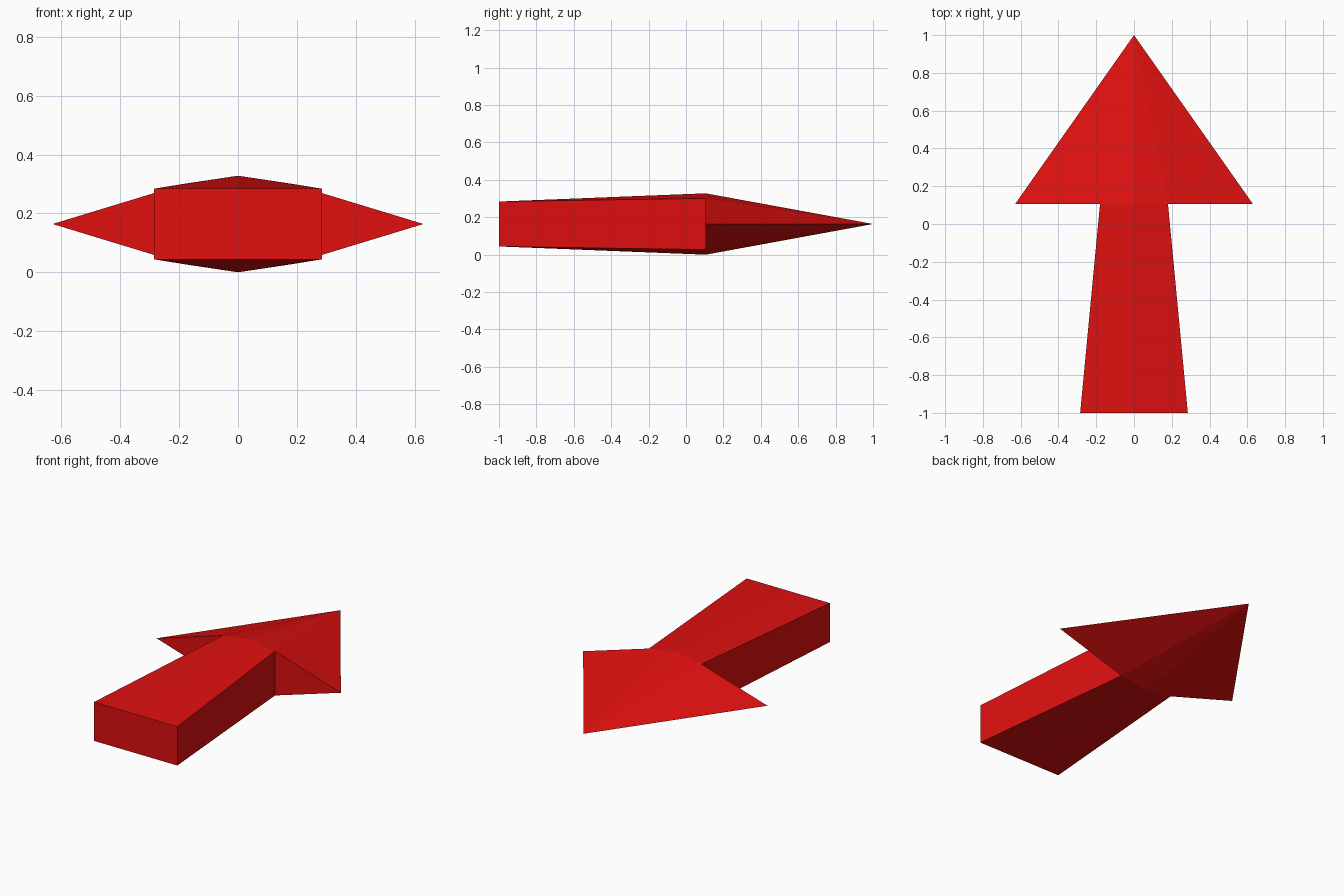
import bpy

if "Cube" in bpy.data.objects:
    bpy.data.objects.remove(bpy.data.objects["Cube"])

MID_Z = 0.164   # height of the horizontal symmetry plane
NECK_Y = 0.105  # where the head meets the shaft

red = bpy.data.materials.new("red")
red.diffuse_color = (0.75, 0.005, 0.005, 1)
red.use_nodes = True
red.node_tree.nodes["Principled BSDF"].inputs["Base Color"].default_value = red.diffuse_color


def mirrored_part(name, verts, faces):
    """Make the right upper quarter of a part and mirror it in x and z."""
    mesh = bpy.data.meshes.new(name)
    mesh.from_pydata(verts, [], faces)
    mesh.materials.append(red)
    obj = bpy.data.objects.new(name, mesh)
    obj.location.z = MID_Z
    bpy.context.collection.objects.link(obj)
    mod = obj.modifiers.new("mirror", 'MIRROR')
    mod.use_axis = (True, False, True)
    return obj


# Points shared by the head and the shaft
ridge = (0, NECK_Y, 0.164)
neck_top = (0.18, NECK_Y, 0.137)
neck_mid = (0.18, NECK_Y, 0)

# Pointed head: ridge face, wing face and flat rear of the barb
mirrored_part(
    "arrow_head",
    [(0, 1, 0), ridge, neck_top, (0.63, NECK_Y, 0), neck_mid],
    [(0, 1, 2), (0, 2, 3), (2, 4, 3)])

# Flared shaft: top, side and rear end
mirrored_part(
    "arrow_shaft",
    [ridge, neck_top, neck_mid,
     (0, -1, 0.12), (0.285, -1, 0.12), (0.285, -1, 0), (0, -1, 0)],
    [(0, 3, 4, 1), (1, 4, 5, 2), (3, 6, 5, 4)])
